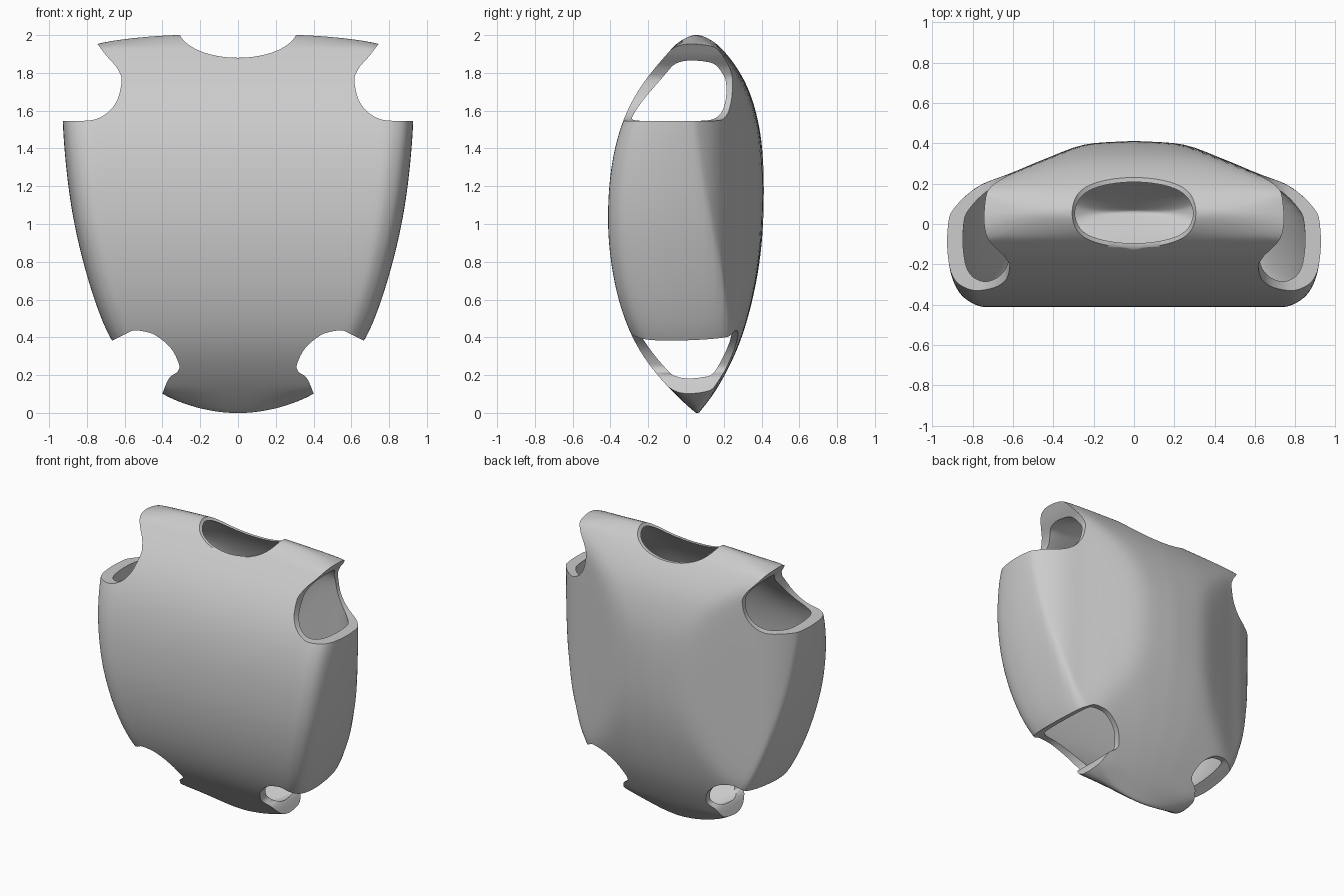
import bpy, bmesh, math

if "Cube" in bpy.data.objects:
    bpy.data.objects.remove(bpy.data.objects["Cube"])


def cubic(ts, vs, t):
    """Smooth interpolation through (ts, vs) with limited slopes (no overshoot)."""
    n = len(ts)
    i = max(k for k in range(n - 1) if ts[k] <= t + 1e-9)

    def slope(k):
        if k == 0 or k == n - 1:
            j = min(k, n - 2)
            return (vs[j + 1] - vs[j]) / (ts[j + 1] - ts[j])
        a = (vs[k] - vs[k - 1]) / (ts[k] - ts[k - 1])
        b = (vs[k + 1] - vs[k]) / (ts[k + 1] - ts[k])
        return 0 if a * b <= 0 else 2 * a * b / (a + b)

    h = ts[i + 1] - ts[i]
    s = (t - ts[i]) / h
    return ((1 + 2 * s) * (1 - s) ** 2 * vs[i] + s * (1 - s) ** 2 * h * slope(i)
            + s * s * (3 - 2 * s) * vs[i + 1] + s * s * (s - 1) * h * slope(i + 1))


def smooth_path(pts, steps):
    ts = list(range(len(pts)))
    cols = list(zip(*pts))
    count = (len(pts) - 1) * steps
    return [tuple(cubic(ts, c, k / steps) for c in cols) for k in range(count + 1)]


def smoothstep(x):
    x = min(1, max(0, x))
    return x * x * (3 - 2 * x)


def soft_min(a, b, r=.03):
    return (a + b - math.sqrt((a - b) ** 2 + r * r)) / 2


def relax(vals, times=12):
    for _ in range(times):
        vals = [vals[0]] + [(p + 2 * q + n) / 4 for p, q, n in
                            zip(vals, vals[1:], vals[2:])] + [vals[-1]]
    return vals


def make_object(name, bm):
    bmesh.ops.recalc_face_normals(bm, faces=bm.faces)
    me = bpy.data.meshes.new(name)
    bm.to_mesh(me)
    bm.free()
    ob = bpy.data.objects.new(name, me)
    bpy.context.collection.objects.link(ob)
    return ob


# Body: height, half width, front y, back y
LEVELS = [
    (0, .02, .055, .065), (.008, .12, .047, .073), (.03, .22, .02, .09),
    (.1, .405, -.055, .145), (.2, .52, -.15, .205), (.38, .67, -.275, .29),
    (.6, .76, -.358, .355), (.8, .82, -.398, .395), (1, .867, -.415, .417),
    (1.2, .899, -.408, .422), (1.4, .919, -.378, .412), (1.55, .929, -.333, .385),
    (1.7, .927, -.258, .34), (1.82, .915, -.168, .275), (1.9, .87, -.097, .215),
    (1.95, .785, -.055, .17), (1.985, .55, -.01, .12), (2, .3, .03, .08)]
# Half cross-section: flat front, rounded corner, full back (unit width, depth)
SECTION = [(0, 0), (.3, 0), (.6, 0), (.83, 0), (.915, .03), (.965, .09), (.99, .19),
           (1, .35), (.98, .62), (.91, .9), (.7, .96), (.46, .98), (.22, .995), (0, 1)]
TIP = 7
# Arched limit of the back in plan: x, y
BACK_ARCH = [(0, .437), (.2, .415), (.45, .322), (.62, .25), (.75, .2),
             (.83, .145), (.9, .07), (.95, -.01)]


def body_shell(name, inner=False, rows=90, steps=4):
    cols = list(zip(*LEVELS))
    half = smooth_path(SECTION, steps)
    ax, ay = zip(*BACK_ARCH)
    heights = [1 - math.cos(math.pi * r / rows) for r in range(rows + 1)]
    widths, fronts, backs = (relax([cubic(cols[0], c, z) for z in heights])
                             for c in cols[1:])

    def place(x, y, z):
        if not inner:
            return x, y, z
        # Wall is thin at neck and back, thicker at sides, shoulders and base
        drop = .07 * smoothstep((abs(x) - .28) / .4) * smoothstep((z - 1.4) / .5)
        return (x * .915, y * (.93 if y < 0 else .96),
                1 + (z - 1) * (.98 if z > 1 else .91) - drop)

    bm = bmesh.new()
    rings = []
    for z, w, f, b in zip(heights, widths, fronts, backs):
        # Thin lens section at the lower and upper creases
        mix = smoothstep(z / .14) * smoothstep((2 - z) / .07)
        prof = []
        for k, (u, v) in enumerate(half):
            is_back = k > TIP * steps
            bulge = max(0, 1 - u * u) ** .5
            lens = .5 + (.5 if is_back else -.5) * bulge
            y = f + (b - f) * (v * mix + lens * (1 - mix))
            if is_back:
                y = soft_min(y, cubic(ax, ay, u * w))
            prof.append((u * w, y))
        loop = prof + [(-x, y) for x, y in prof[-2:0:-1]]
        rings.append([bm.verts.new(place(x, y, z)) for x, y in loop])
    n = len(rings[0])
    for a, b in zip(rings, rings[1:]):
        for i in range(n):
            j = (i + 1) % n
            bm.faces.new((a[i], a[j], b[j], b[i]))
    bm.faces.new(rings[0])
    bm.faces.new(rings[-1])
    return make_object(name, bm)


def prism(name, outline):
    """Cutter extruded front to back from an x-z outline."""
    bm = bmesh.new()
    a = [bm.verts.new((x, -1, z)) for x, z in outline]
    b = [bm.verts.new((x, 1, z)) for x, z in outline]
    bm.faces.new(a)
    bm.faces.new(b)
    for i in range(len(a)):
        j = (i + 1) % len(a)
        bm.faces.new((a[i], a[j], b[j], b[i]))
    return make_object(name, bm)


# Openings
ARM = [(.9, 2.14), (.757, 1.97), (.70, 1.895), (.637, 1.82), (.616, 1.765),
       (.63, 1.68), (.695, 1.586), (.80, 1.547), (1.1, 1.543)]
LEG = [(.70, .365), (.61, .41), (.545, .437), (.47, .425), (.40, .385), (.34, .32),
       (.31, .245), (.32, .218), (.36, .19), (.405, .09), (.45, -.05)]
arm = smooth_path(ARM, 5) + [(1.1, 2.14)]
leg = smooth_path(LEG, 5) + [(1.1, -.05), (1.1, .2)]
neck = [(.315 * math.cos(t), 2.035 + .155 * math.sin(t))
        for t in (2 * math.pi * k / 64 for k in range(64))]

torso = body_shell("torso_shell")
cutters = [body_shell("inner_cutter", True), prism("neck_cutter", neck)]
for side in (1, -1):
    for label, path in (("arm", arm), ("leg", leg)):
        cutters.append(prism(label + "_cutter", [(side * x, z) for x, z in path]))

# Hollow the shell and cut the openings
for c in cutters:
    c.hide_render = True
    m = torso.modifiers.new(c.name, 'BOOLEAN')
    m.operation = 'DIFFERENCE'
    m.solver = 'EXACT'
    m.object = c
dg = bpy.context.evaluated_depsgraph_get()
mesh = bpy.data.meshes.new_from_object(torso.evaluated_get(dg))
torso.modifiers.clear()
torso.data = mesh
for c in cutters:
    bpy.data.objects.remove(c)

bpy.context.view_layer.objects.active = torso
torso.select_set(True)
bpy.ops.object.shade_smooth_by_angle(angle=math.radians(50))
